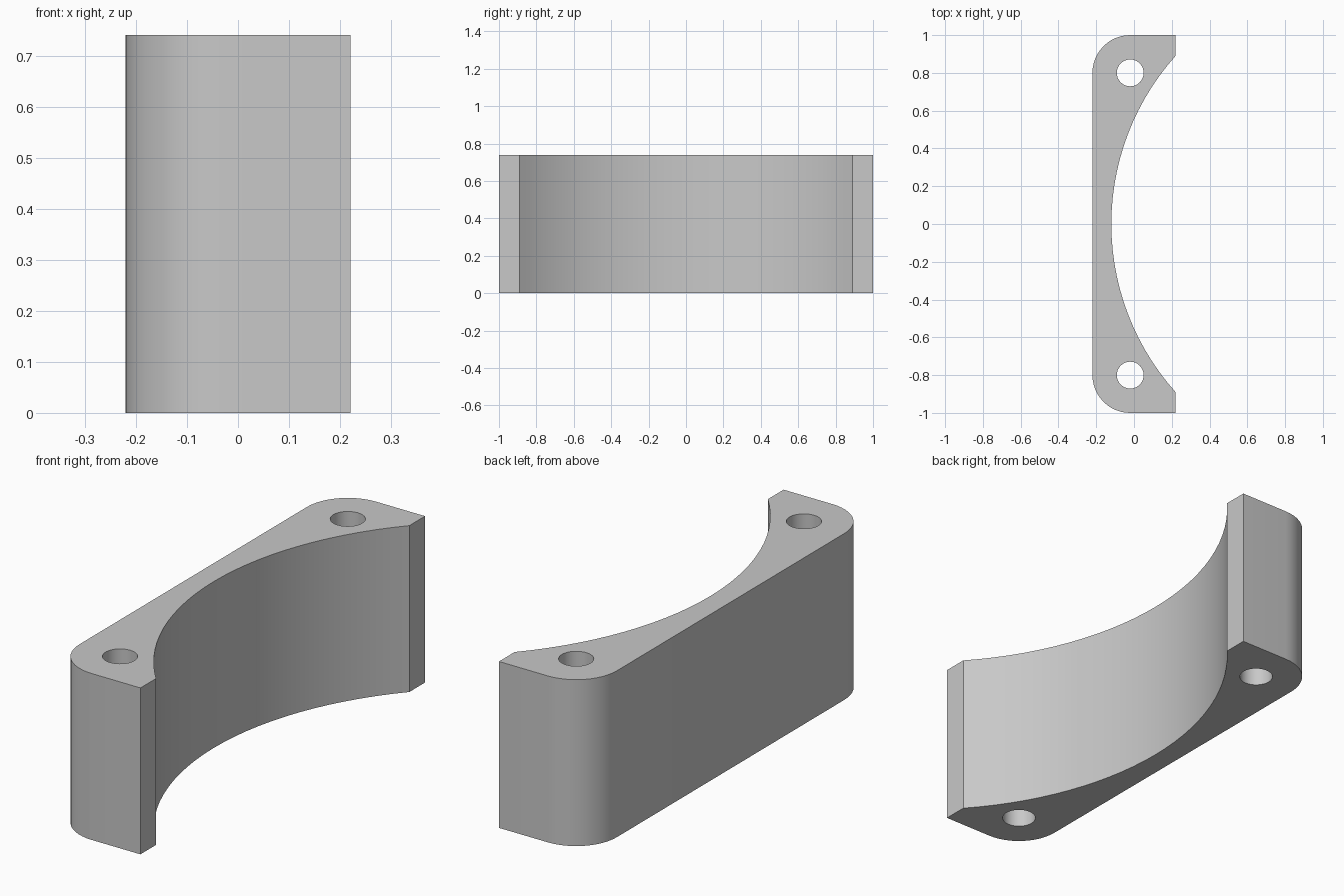
import bpy
import bmesh
from math import asin, cos, sin, pi, radians

cube = bpy.data.objects.get("Cube")
if cube:
    bpy.data.objects.remove(cube, do_unlink=True)

HEIGHT = 0.74
HALF_X, HALF_Y = 0.22, 1.0
CORNER = 0.2                       # rounded back corners
HOLE_X, HOLE_Y, HOLE_R = -0.02, 0.8, 0.071
SADDLE_X, TIP_Y = -0.12, 0.89      # deepest point and ends of the curved recess

grey = bpy.data.materials.new("plain grey")
grey.use_nodes = True
grey.diffuse_color = (0.58, 0.58, 0.58, 1)
grey.node_tree.nodes["Principled BSDF"].inputs["Base Color"].default_value = grey.diffuse_color


def arc(cx, cy, r, start, end, steps):
    angles = [start + (end - start) * i / steps for i in range(steps + 1)]
    return [(cx + r * cos(a), cy + r * sin(a)) for a in angles]


def prism(name, outline, bottom, top):
    """Extrude a closed outline upwards."""
    bm = bmesh.new()
    face = bm.faces.new([bm.verts.new((x, y, bottom)) for x, y in outline])
    new = bmesh.ops.extrude_face_region(bm, geom=[face])["geom"]
    verts = [v for v in new if isinstance(v, bmesh.types.BMVert)]
    bmesh.ops.translate(bm, vec=(0, 0, top - bottom), verts=verts)
    bmesh.ops.recalc_face_normals(bm, faces=bm.faces)
    mesh = bpy.data.meshes.new(name)
    bm.to_mesh(mesh)
    bm.free()
    mesh.materials.append(grey)
    obj = bpy.data.objects.new(name, mesh)
    bpy.context.collection.objects.link(obj)
    return obj


# Saddle block: rounded back corners, blunt tips, circular recess
depth = HALF_X - SADDLE_X
radius = (TIP_Y ** 2 + depth ** 2) / (2 * depth)
sweep = asin(TIP_Y / radius)
cy = HALF_Y - CORNER
cx = CORNER - HALF_X
outline = [(HALF_X, HALF_Y)]
outline += arc(cx, cy, CORNER, pi / 2, pi, 12)
outline += arc(cx, -cy, CORNER, pi, 1.5 * pi, 12)
outline += [(HALF_X, -HALF_Y)]
outline += arc(SADDLE_X + radius, 0, radius, pi + sweep, pi - sweep, 28)
block = prism("saddle_block", outline, 0, HEIGHT)

# Two vertical bolt holes
for side, y in (("front", -HOLE_Y), ("back", HOLE_Y)):
    circle = arc(HOLE_X, y, HOLE_R, 0, 2 * pi, 32)[:-1]
    cutter = prism(side + "_hole_cutter", circle, -0.1, HEIGHT + 0.1)
    cutter.hide_render = True
    cutter.hide_set(True)
    cut = block.modifiers.new(side + "_hole", 'BOOLEAN')
    cut.operation = 'DIFFERENCE'
    cut.solver = 'EXACT'
    cut.object = cutter

# Apply the holes and drop the cutters
bpy.context.view_layer.update()
graph = bpy.context.evaluated_depsgraph_get()
block.data = bpy.data.meshes.new_from_object(block.evaluated_get(graph))
for mod in list(block.modifiers):
    cutter = mod.object
    block.modifiers.remove(mod)
    bpy.data.objects.remove(cutter, do_unlink=True)

# Smooth curves, sharp edges
bpy.ops.object.select_all(action='DESELECT')
block.select_set(True)
bpy.context.view_layer.objects.active = block
bpy.ops.object.shade_smooth_by_angle(angle=radians(25))
